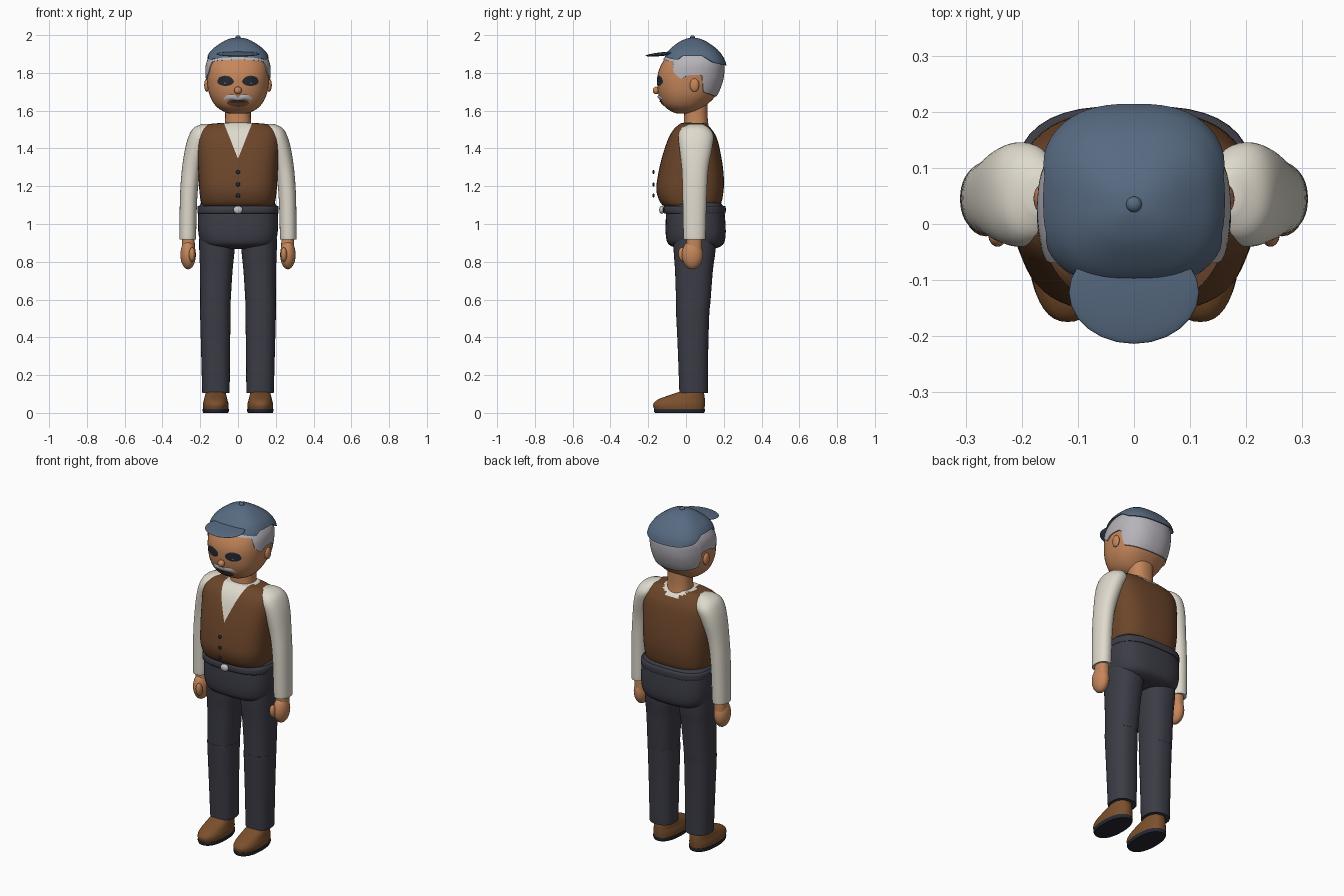
import bpy, bmesh, math
from mathutils import Vector

if "Cube" in bpy.data.objects:
    bpy.data.objects.remove(bpy.data.objects["Cube"])


def material(name, r, g, b):
    m = bpy.data.materials.new(name)
    m.use_nodes = True
    m.diffuse_color = (r, g, b, 1)
    node = m.node_tree.nodes["Principled BSDF"]
    node.inputs["Base Color"].default_value = (r, g, b, 1)
    node.inputs["Roughness"].default_value = 0.7
    return m


SKIN = material("warm skin", 0.56, 0.24, 0.105)
VEST = material("brown vest cloth", 0.15, 0.06, 0.023)
SHIRT = material("cream shirt", 0.74, 0.70, 0.61)
PANTS = material("charcoal trousers", 0.045, 0.045, 0.062)
CAP = material("slate blue cap", 0.095, 0.145, 0.22)
HAIR = material("silver hair", 0.47, 0.45, 0.49)
SHOE = material("tan leather", 0.2, 0.08, 0.026)
DARK = material("dark trim", 0.02, 0.022, 0.032)
METAL = material("pale metal", 0.55, 0.55, 0.57)
made = []


def finish(name, bm, *mats):
    bmesh.ops.recalc_face_normals(bm, faces=bm.faces)
    me = bpy.data.meshes.new(name)
    bm.to_mesh(me)
    bm.free()
    for m in mats:
        me.materials.append(m)
    ob = bpy.data.objects.new(name, me)
    bpy.context.collection.objects.link(ob)
    made.append(ob)
    return ob


def sample(rings, t):
    """Smooth curve through rings of (z, centre x, front y, back y, half width)."""
    i = min(int(t), len(rings) - 2)
    f = t - i
    a, b, c, d = (rings[min(max(k, 0), len(rings) - 1)] for k in range(i - 1, i + 3))
    return [q + f / 2 * (r - p + f * (2 * p - 5 * q + 4 * r - s + f * (3 * (q - r) + s - p)))
            for p, q, r, s in zip(a, b, c, d)]


def t_at(rings, z):
    lo, hi = 0.0, len(rings) - 1.0
    for _ in range(30):
        mid = (lo + hi) / 2
        lo, hi = (mid, hi) if sample(rings, mid)[0] < z else (lo, mid)
    return lo


def loft_mesh(rings, power=2.3, n=40, rows=30, edge=None, grow=0.0):
    """Stack superellipse rings; edge(angle) gives a shaped lower rim."""
    bm = bmesh.new()
    end = len(rings) - 1
    grid = []
    for j in range(-1 if edge else 0, rows + 1):
        row = []
        for k in range(n):
            a = 2 * math.pi * k / n
            c, s = math.cos(a), math.sin(a)
            start = t_at(rings, edge(s)) if edge else 0
            z, x, yf, yb, rx = sample(rings, start + (end - start) * max(j, 0) / rows)
            g = -0.006 if j < 0 else grow
            px = math.copysign(abs(c) ** (2 / power), c) * (rx + g)
            py = math.copysign(abs(s) ** (2 / power), s) * ((yb - yf) / 2 + g)
            row.append(bm.verts.new((x + px, (yf + yb) / 2 + py, z)))
        grid.append(row)
    for lower, upper in zip(grid, grid[1:]):
        for k in range(n):
            m = (k + 1) % n
            bm.faces.new((lower[k], lower[m], upper[m], upper[k]))
    bm.faces.new(grid[-1])
    if not edge:
        bm.faces.new(grid[0])
    return bm


def loft(name, mat, rings, **kw):
    return finish(name, loft_mesh(rings, **kw), mat)


def ball(name, mat, centre, radii, tilt=0):
    bm = bmesh.new()
    bmesh.ops.create_uvsphere(bm, u_segments=24, v_segments=14, radius=1)
    ob = finish(name, bm, mat)
    ob.location, ob.scale, ob.rotation_euler.x = centre, radii, tilt
    return ob


def ramp(points):
    """Piecewise linear function."""
    def f(s):
        for (a, u), (b, v) in zip(points, points[1:]):
            if s <= b:
                return u + (v - u) * max(s - a, 0) / (b - a)
        return points[-1][1]
    return f


# Head, hair and cap
head = [(1.585, 0, -0.05, 0.05, 0.045), (1.60, 0, -0.085, 0.075, 0.085),
        (1.63, 0, -0.12, 0.11, 0.122), (1.68, 0, -0.143, 0.158, 0.15),
        (1.74, 0, -0.152, 0.185, 0.163), (1.80, 0, -0.148, 0.197, 0.167),
        (1.86, 0, -0.122, 0.193, 0.16), (1.92, 0, -0.075, 0.155, 0.12),
        (1.96, 0, -0.01, 0.08, 0.05)]
loft("head", SKIN, head, n=56)
hairline = ramp([(-1, 1.87), (-0.6, 1.86), (-0.45, 1.80), (-0.2, 1.765), (-0.05, 1.79),
                 (0.3, 1.79), (0.42, 1.70), (1, 1.675)])
loft("hair", HAIR, head, n=80, rows=20, edge=hairline, grow=0.006)
crown = [(1.83, 0, -0.117, 0.217, 0.174), (1.87, 0, -0.115, 0.205, 0.17),
         (1.90, 0, -0.105, 0.187, 0.156), (1.93, 0, -0.08, 0.16, 0.131),
         (1.965, 0, -0.035, 0.11, 0.08), (1.982, 0, 0.005, 0.07, 0.04),
         (1.987, 0, 0.03, 0.04, 0.006)]
cap_rim = ramp([(-1, 1.883), (-0.5, 1.868), (-0.3, 1.89), (0.2, 1.89), (0.5, 1.855), (1, 1.84)])
loft("cap_crown", CAP, crown, n=64, rows=18, power=2.6, edge=cap_rim)
ball("cap_brim", CAP, (0, -0.122, 1.9), (0.116, 0.092, 0.01), 0.1)
ball("cap_button", CAP, (0, 0.035, 1.987), (0.014, 0.014, 0.012))
ball("nose", SKIN, (0, -0.158, 1.707), (0.02, 0.018, 0.02))
loft("neck", SKIN, [(1.48, 0, -0.015, 0.125, 0.075), (1.56, 0, -0.01, 0.115, 0.068),
                    (1.66, 0, -0.01, 0.115, 0.07)], rows=8)


def face_patch(name, mat, cx, cz, rx, rz, bulge, bend=0):
    """Shallow oval that hugs the front of the head."""
    bm = bmesh.new()
    bmesh.ops.create_circle(bm, cap_ends=True, segments=28, radius=1)
    bmesh.ops.inset_region(bm, faces=bm.faces[:], thickness=0.35)
    bmesh.ops.poke(bm, faces=[f for f in bm.faces if len(f.verts) > 4])
    for v in bm.verts:
        u, w = v.co.x, v.co.y
        x, z = cx + rx * u, cz + rz * w - bend * (rx * u) ** 2
        _, _, yf, yb, hw = sample(head, t_at(head, z))
        depth = max(1 - abs(x / hw) ** 2.3, 0) ** (1 / 2.3)
        y = (yf + yb) / 2 - (yb - yf) / 2 * depth
        v.co = (x, y - 0.003 - bulge * (1 - u * u - w * w), z)
    finish(name, bm, mat)


face_patch("mouth", VEST, 0, 1.642, 0.058, 0.022, 0.003)
face_patch("lower_lip_shadow", DARK, 0, 1.648, 0.042, 0.006, 0.008)
for side, label in ((1, "left"), (-1, "right")):
    face_patch(label + "_eye", DARK, side * 0.066, 1.755, 0.044, 0.024, 0.006)
    face_patch(label + "_eye_glint", SHIRT, side * 0.068, 1.746, 0.008, 0.004, 0.009)
    face_patch(label + "_brow", DARK, side * 0.068, 1.776, 0.036, 0.009, 0.008, 5)
    face_patch(label + "_moustache", HAIR, side * 0.036, 1.672, 0.041, 0.014, 0.012, 7)
    ball(label + "_ear", SKIN, (side * 0.165, 0.045, 1.735), (0.014, 0.025, 0.035))

# Vest body with shirt showing in the neck opening
torso = [(1.085, 0, -0.06, 0.13, 0.15), (1.10, 0, -0.125, 0.18, 0.19),
         (1.17, 0, -0.156, 0.198, 0.204), (1.25, 0, -0.15, 0.2, 0.209),
         (1.35, 0, -0.128, 0.188, 0.215), (1.45, 0, -0.095, 0.165, 0.219),
         (1.50, 0, -0.066, 0.137, 0.202), (1.528, 0, -0.035, 0.11, 0.155),
         (1.535, 0, -0.02, 0.105, 0.08), (1.537, 0, 0, 0.09, 0.05)]
bm = loft_mesh(torso, power=2.9, n=56, rows=36)
slope = 0.075 / 0.19
for side in (1, -1):
    front = [f for f in bm.faces if f.calc_center_median().y < 0.02]
    geom = set(front) | {e for f in front for e in f.edges} | {v for f in front for v in f.verts}
    bmesh.ops.bisect_plane(bm, geom=list(geom), plane_co=(0, 0, 1.345),
                           plane_no=Vector((side, 0, -slope)).normalized(), dist=1e-5)
for f in bm.faces:
    c = f.calc_center_median()
    opening = c.y < 0.02 and abs(c.x) < slope * (c.z - 1.345)
    collar = c.z > 1.5 and math.hypot(c.x, c.y - 0.05) < 0.09
    f.material_index = int(opening or collar)
finish("vest", bm, VEST, SHIRT)
for i, z in enumerate((1.15, 1.21, 1.275)):
    ball("vest_button_%d" % (i + 1), DARK, (0, -0.172, z), (0.011, 0.006, 0.011))

# Trousers seat and belt
loft("trouser_seat", PANTS, [(0.868, 0, -0.03, 0.15, 0.13), (0.89, 0, -0.09, 0.195, 0.185),
     (0.94, 0, -0.107, 0.21, 0.208), (1.03, 0, -0.107, 0.207, 0.212),
     (1.09, 0, -0.1, 0.198, 0.207), (1.115, 0, -0.08, 0.18, 0.19)], power=2.9, rows=20)
loft("belt", PANTS, [(1.055, 0, -0.108, 0.203, 0.209), (1.06, 0, -0.12, 0.21, 0.215),
     (1.09, 0, -0.12, 0.21, 0.215), (1.096, 0, -0.108, 0.203, 0.209)], power=2.9, rows=9)
ball("belt_buckle", METAL, (0, -0.128, 1.075), (0.025, 0.014, 0.021))

# Limbs, built for each side
leg = [(0.11, 0.117, -0.035, 0.115, 0.072), (0.13, 0.117, -0.036, 0.116, 0.073),
       (0.35, 0.119, -0.044, 0.118, 0.077), (0.54, 0.12, -0.053, 0.124, 0.081),
       (0.57, 0.12, -0.052, 0.128, 0.08), (0.75, 0.115, -0.058, 0.142, 0.086),
       (0.85, 0.112, -0.065, 0.155, 0.093), (0.95, 0.11, -0.07, 0.16, 0.095)]
sleeve = [(0.92, 0.266, -0.012, 0.102, 0.042), (0.94, 0.266, -0.014, 0.104, 0.044),
          (1.15, 0.261, -0.018, 0.11, 0.046), (1.29, 0.247, -0.022, 0.118, 0.05),
          (1.40, 0.222, -0.035, 0.138, 0.058), (1.47, 0.197, -0.04, 0.145, 0.062),
          (1.51, 0.181, -0.02, 0.12, 0.052), (1.53, 0.165, 0.02, 0.085, 0.025)]
upper = [(0.018, 0.118, -0.168, 0.098, 0.066), (0.045, 0.118, -0.174, 0.1, 0.068),
         (0.07, 0.118, -0.15, 0.1, 0.062), (0.095, 0.118, -0.085, 0.097, 0.056),
         (0.115, 0.118, -0.025, 0.09, 0.05)]
sole = [(0, 0.118, -0.165, 0.096, 0.066), (0.01, 0.118, -0.17, 0.1, 0.07),
        (0.021, 0.118, -0.17, 0.1, 0.07)]


def sided(rings, side):
    return [(z, side * x, f, b, w) for z, x, f, b, w in rings]


for side, label in ((1, "left"), (-1, "right")):
    loft(label + "_trouser_leg", PANTS, sided(leg, side), power=2.4)
    loft(label + "_sleeve", SHIRT, sided(sleeve, side), power=2.2)
    loft(label + "_shoe", SHOE, sided(upper, side), rows=14)
    loft(label + "_sole", DARK, sided(sole, side), rows=4)
    loft(label + "_wrist", SKIN, [(0.84, side * 0.262, 0, 0.085, 0.034),
                                  (0.96, side * 0.264, 0.005, 0.085, 0.034)], rows=3)
    ball(label + "_hand", SKIN, (side * 0.264, 0.034, 0.838), (0.041, 0.056, 0.078))
    ball(label + "_thumb", SKIN, (side * 0.243, -0.018, 0.838), (0.017, 0.022, 0.038), 0.15)

# Smooth shading that keeps hems and rims crisp
bpy.ops.object.select_all(action="DESELECT")
for ob in made:
    ob.select_set(True)
bpy.context.view_layer.objects.active = made[0]
bpy.ops.object.shade_smooth_by_angle(angle=math.radians(40))
